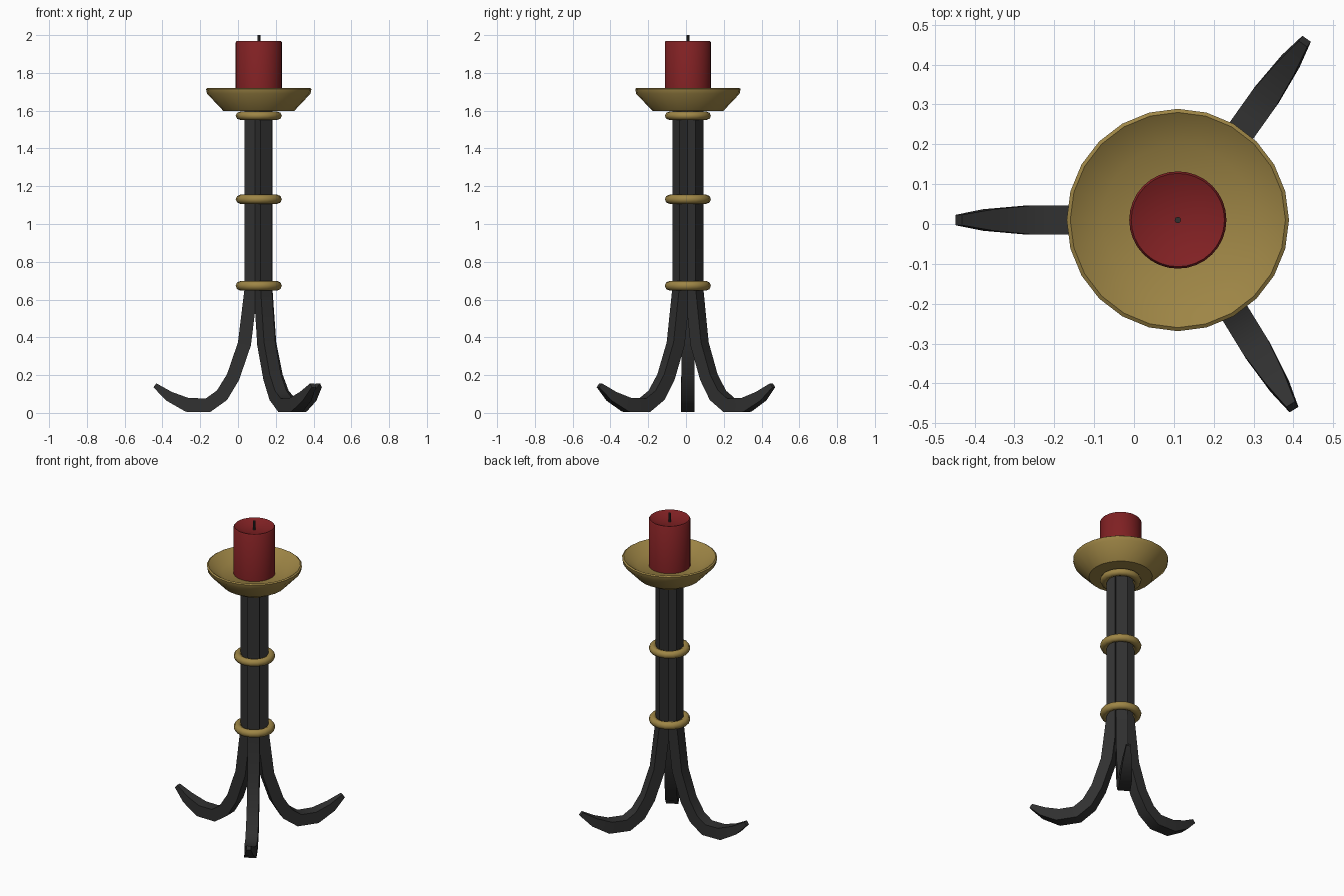
import bpy, bmesh, math
from mathutils import Vector, Matrix

if "Cube" in bpy.data.objects:
    bpy.data.objects.remove(bpy.data.objects["Cube"])

AXIS = Vector((0.11, 0.01, 0))


def material(name, color):
    m = bpy.data.materials.new(name)
    m.diffuse_color = (*color, 1)
    m.use_nodes = True
    m.node_tree.nodes["Principled BSDF"].inputs["Base Color"].default_value = m.diffuse_color
    return m


iron = material("iron", (0.03, 0.03, 0.03))
brass = material("brass", (0.34, 0.235, 0.06))
wax = material("red_wax", (0.22, 0.015, 0.017))


def finish(bm, name, mat, angle):
    bmesh.ops.recalc_face_normals(bm, faces=bm.faces)
    me = bpy.data.meshes.new(name)
    bm.to_mesh(me)
    bm.free()
    ob = bpy.data.objects.new(name, me)
    bpy.context.collection.objects.link(ob)
    ob.location = AXIS
    me.materials.append(mat)
    bpy.ops.object.select_all(action='DESELECT')
    ob.select_set(True)
    bpy.context.view_layer.objects.active = ob
    bpy.ops.object.shade_smooth_by_angle(angle=math.radians(angle))
    return ob


def lathe(name, profile, steps, mat, closed=False, angle=35):
    bm = bmesh.new()
    vs = [bm.verts.new((r, 0, z)) for r, z in profile]
    edges = [bm.edges.new(p) for p in zip(vs, vs[1:])]
    if closed:
        edges.append(bm.edges.new((vs[-1], vs[0])))
    bmesh.ops.spin(bm, geom=vs + edges, cent=(0, 0, 0), axis=(0, 0, 1),
                   angle=math.tau, steps=steps, use_duplicate=False)
    bmesh.ops.remove_doubles(bm, verts=bm.verts, dist=1e-4)
    return finish(bm, name, mat, angle)


# Legs: square bars, straight in the shaft, curling out and tapering at the foot
# (radius from axis, height, half thickness)
PATH = [(0.04, 1.61, 0.035), (0.04, 0.66, 0.035), (0.076, 0.365, 0.035),
        (0.136, 0.19, 0.035), (0.195, 0.093, 0.036), (0.268, 0.041, 0.036),
        (0.378, 0.042, 0.036), (0.475, 0.088, 0.027), (0.550, 0.146, 0.013)]


def leg(name, degrees):
    bm = bmesh.new()
    pts = [Vector((r, 0, z)) for r, z, h in PATH]
    rings = []
    for i, p in enumerate(pts):
        dirs = [(b - a).normalized() for a, b in zip(pts, pts[1:])][max(i - 1, 0):i + 1]
        t = sum(dirs, Vector()).normalized()
        n = Vector((t.z, 0, -t.x))
        h = PATH[i][2]
        k = h / max(0.8, n.dot(Vector((dirs[0].z, 0, -dirs[0].x))))
        rings.append([bm.verts.new(p + n * k * a + Vector((0, h * b, 0)))
                      for a, b in ((-1, -1), (1, -1), (1, 1), (-1, 1))])
    for a, b in zip(rings, rings[1:]):
        for j in range(4):
            bm.faces.new((a[j], a[(j + 1) % 4], b[(j + 1) % 4], b[j]))
    bm.faces.new(rings[0])
    bm.faces.new(rings[-1])
    bm.transform(Matrix.Rotation(math.radians(degrees), 4, 'Z'))
    finish(bm, name, iron, 40)


for name, deg in (("left_leg", 180), ("back_leg", 54.6), ("front_leg", -58.5)):
    leg(name, deg)

# Binding rings
for name, z, h in (("lower_ring", 0.673, 0.025), ("middle_ring", 1.131, 0.024),
                   ("upper_ring", 1.573, 0.022)):
    section = [(0.098 + 0.024 * math.cos(k * math.tau / 8),
                z + h * math.sin(k * math.tau / 8)) for k in range(8)]
    lathe(name, section, 16, brass, closed=True, angle=60)

# Drip dish
lathe("drip_dish", [(0, 1.597), (0.186, 1.597), (0.274, 1.690), (0.279, 1.715),
                    (0.270, 1.721), (0.190, 1.668), (0, 1.662)], 24, brass)

# Candle with a slightly hollow top
lathe("candle", [(0, 1.655), (0.122, 1.655), (0.122, 1.962), (0.117, 1.969),
                 (0.110, 1.966), (0.070, 1.950), (0, 1.944)], 32, wax, angle=60)

# Wick
lathe("wick", [(0, 1.935), (0.008, 1.935), (0.008, 2.0), (0, 2.0)], 8, iron)
